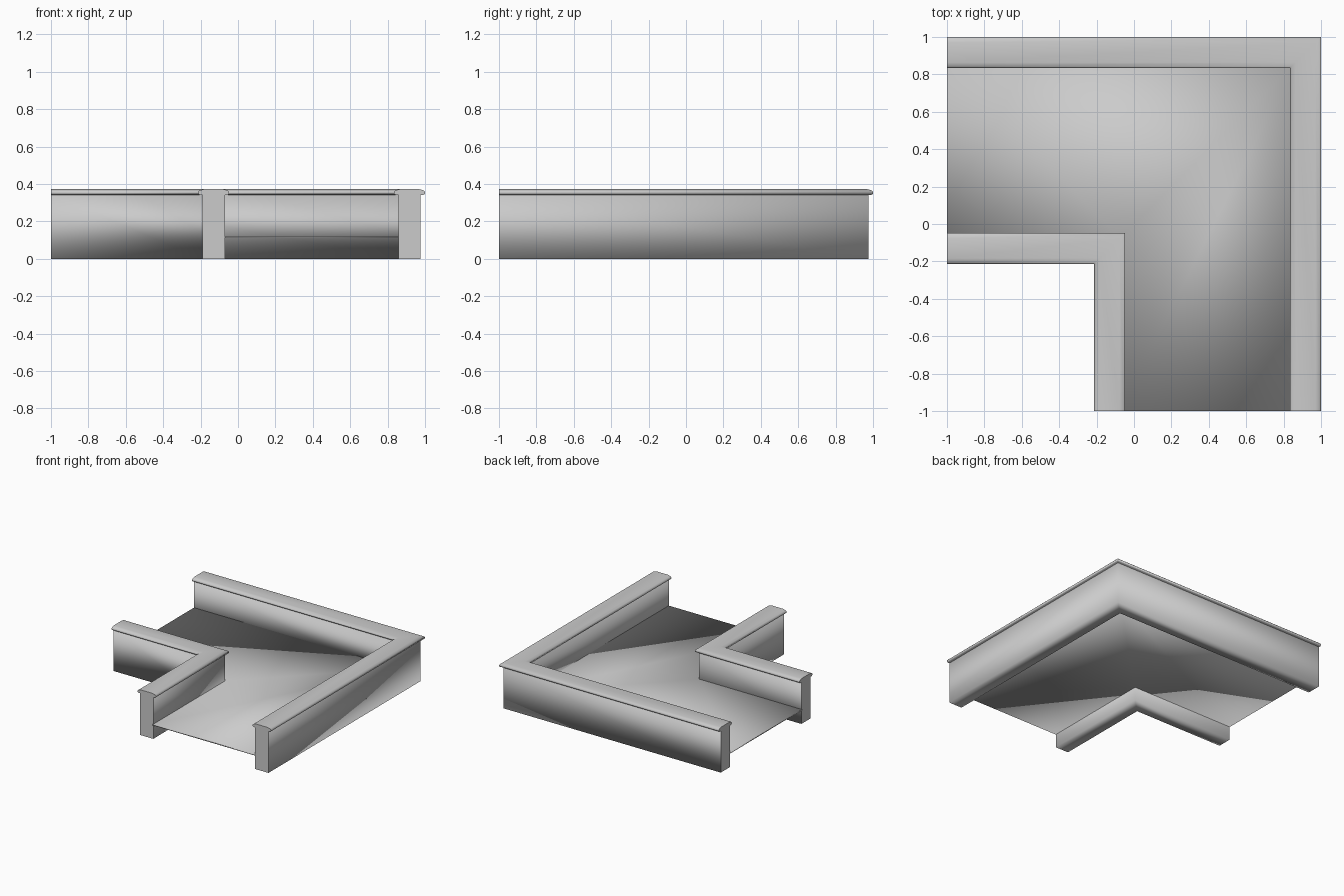
import bpy
import bmesh

cube = bpy.data.objects.get("Cube")
if cube:
    bpy.data.objects.remove(cube, do_unlink=True)

stone = bpy.data.materials.new("light grey")
stone.use_nodes = True
grey = (0.6, 0.6, 0.6, 1)
stone.diffuse_color = grey
stone.node_tree.nodes["Principled BSDF"].inputs["Base Color"].default_value = grey


def corner_sweep(name, profile, flat_ends=True):
    """Sweep a (distance, height) profile round a mitred right-angle corner."""
    bm = bmesh.new()
    rings = [[bm.verts.new(place(c, z)) for c, z in profile] for place in (
        lambda c, z: (-1, c, z),
        lambda c, z: (c, c, z),
        lambda c, z: (c, -1, z))]
    n = len(profile)
    for a, b in zip(rings, rings[1:]):
        for i in range(n):
            j = (i + 1) % n
            bm.faces.new((a[i], a[j], b[j], b[i])).smooth = True
    for ring in (rings[0], rings[-1]):
        end = bm.faces.new(ring)
        end.smooth = not flat_ends
        if flat_ends:
            for edge in end.edges:
                edge.smooth = False
    bmesh.ops.recalc_face_normals(bm, faces=bm.faces[:])
    mesh = bpy.data.meshes.new(name)
    bm.to_mesh(mesh)
    bm.free()
    mesh.materials.append(stone)
    obj = bpy.data.objects.new(name, mesh)
    bpy.context.collection.objects.link(obj)
    return obj


def box_profile(c0, c1, z0, z1):
    return [(c0, z0), (c1, z0), (c1, z1), (c0, z1)]


def coping_profile(c0, c1):
    # Flat underside, short lip and softly bevelled top
    half = [(0.008, 0.342), (0, 0.348), (0, 0.358), (0.008, 0.366), (0.03, 0.372)]
    return [(c0 + d, z) for d, z in half] + [(c1 - d, z) for d, z in reversed(half)]


# Parapet walls with overhanging coping
for side, c in (("inner", -0.13), ("outer", 0.917)):
    corner_sweep(side + "_wall", box_profile(c - 0.06, c + 0.06, 0, 0.345))
    corner_sweep(side + "_coping", coping_profile(c - 0.083, c + 0.083))

# Thin walkway floor between the walls
corner_sweep("walkway_floor", box_profile(-0.075, 0.862, 0.11, 0.12), flat_ends=False)
